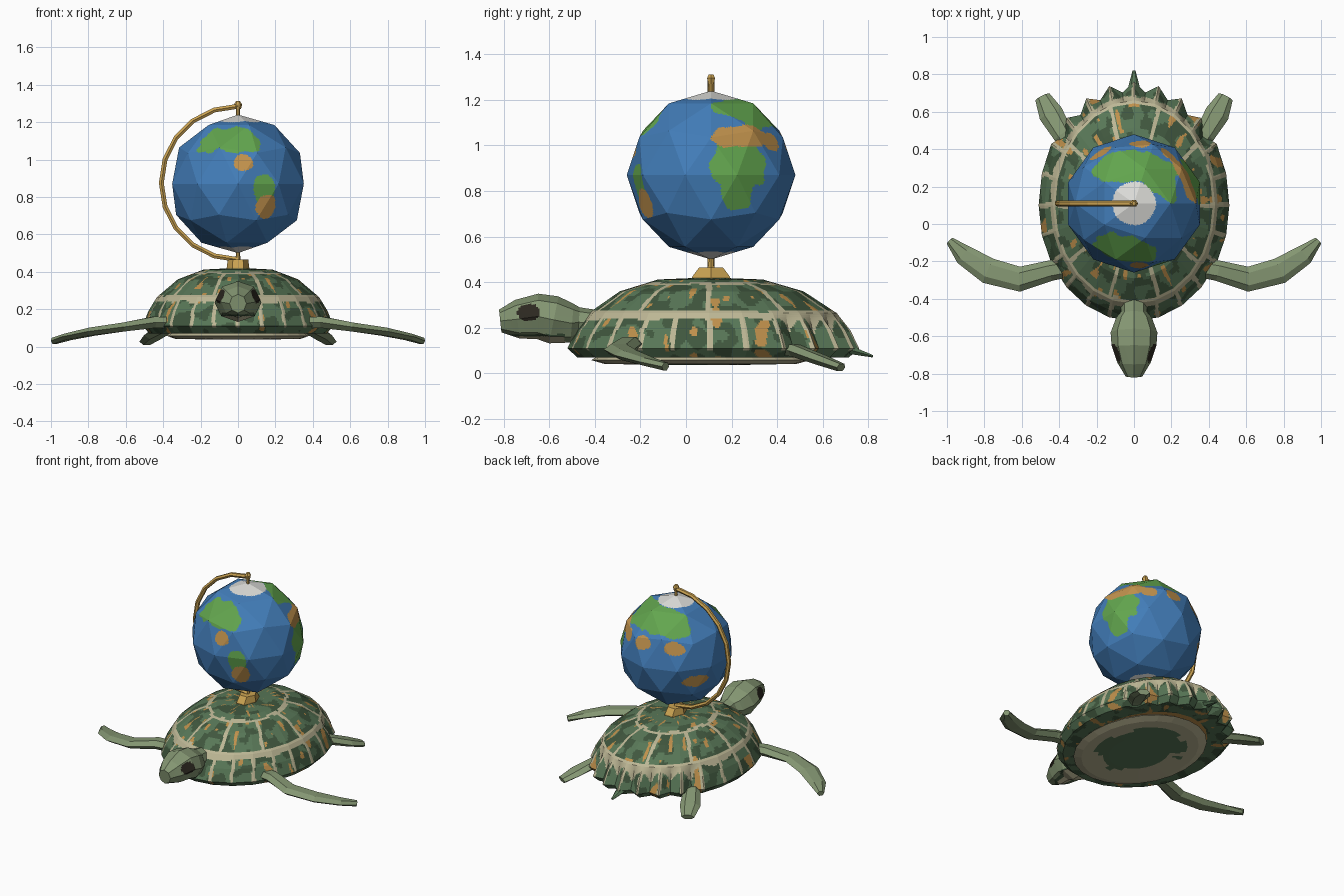
import bpy
import bmesh
from math import sin, cos, tau, pi, atan2, hypot
from mathutils import Vector, noise

if "Cube" in bpy.data.objects:
    bpy.data.objects.remove(bpy.data.objects["Cube"])

# Materials
PALETTE = {
    "ocean_blue": "427DB9", "land_green": "62A54E", "desert_tan": "C0914C",
    "ice_white": "DCDCD8", "brass": "CBA352", "skin_green": "849672",
    "shell_green": "587757", "shell_dark": "40573E", "seam_cream": "BDB795",
    "eye_dark": "2C2820",
}
NAMES = list(PALETTE)


def linear(code):
    value = int(code, 16) / 255
    return ((value + 0.055) / 1.055) ** 2.4 if value > 0.04 else value / 12.92


def make_material(name):
    code = PALETTE[name]
    colour = (linear(code[:2]), linear(code[2:4]), linear(code[4:]), 1)
    mat = bpy.data.materials.new(name)
    mat.use_nodes = True
    mat.diffuse_color = colour
    shader = mat.node_tree.nodes["Principled BSDF"]
    shader.inputs["Base Color"].default_value = colour
    shader.inputs["Roughness"].default_value = 0.8
    return mat


MATS = {name: make_material(name) for name in NAMES}


def finish(bm, name, colour=None, rule=None, cuts=0):
    """Turn a bmesh into an object, in one colour or painted by a rule on cut faces."""
    bmesh.ops.recalc_face_normals(bm, faces=bm.faces[:])
    if rule:
        bmesh.ops.subdivide_edges(bm, edges=bm.edges[:], cuts=cuts, use_grid_fill=True)
        for face in bm.faces:
            face.material_index = NAMES.index(rule(face.calc_center_median()))
    mesh = bpy.data.meshes.new(name)
    bm.to_mesh(mesh)
    bm.free()
    for key in (NAMES if rule else [colour]):
        mesh.materials.append(MATS[key])
    obj = bpy.data.objects.new(name, mesh)
    bpy.context.collection.objects.link(obj)
    return obj


def skin_rings(rings):
    """Bridge rings of points and close both ends."""
    bm = bmesh.new()
    loops = [[bm.verts.new(p) for p in ring] for ring in rings]
    n = len(loops[0])
    for low, high in zip(loops, loops[1:]):
        for i in range(n):
            j = (i + 1) % n
            bm.faces.new((low[i], low[j], high[j], high[i]))
    bm.faces.new(loops[0])
    bm.faces.new(loops[-1])
    return bm


def loft(sections, sides=8, across=None):
    """Sections are x, y, z, half width, half height along a path."""
    centres = [Vector(s[:3]) for s in sections]
    rings = []
    for i, (x, y, z, w, h) in enumerate(sections):
        tangent = (centres[min(i + 1, len(centres) - 1)] - centres[max(i - 1, 0)]).normalized()
        side = Vector(across) if across else Vector((0, 0, 1)).cross(tangent).normalized()
        up = tangent.cross(side)
        rings.append([centres[i] + side * w * cos(k * tau / sides) + up * h * sin(k * tau / sides)
                      for k in range(sides)])
    return skin_rings(rings)


# Shell: faceted dome with a serrated back rim
WIDTH, FRONT, BACK, MID = 0.51, 0.62, 0.66, 0.1
SEGMENTS = 48


def outline(k, scale, z, shift=0.0):
    a = k * tau / SEGMENTS
    reach = BACK if sin(a) > 0 else FRONT
    return Vector((WIDTH * scale * cos(a), MID + shift + reach * scale * sin(a), z))


def oval_ring(scale, z, shift=0.0, serrated=False):
    ring = []
    for k in range(SEGMENTS):
        p = outline(k, scale, z, shift)
        if k % 2:
            p = (outline(k - 1, scale, z, shift) + outline(k + 1, scale, z, shift)) / 2
            if serrated and sin(k * tau / SEGMENTS) > 0.6:
                p = Vector((p.x * 0.93, MID + (p.y - MID) * 0.93, z))
        ring.append(p)
    return ring


def oval_coords(p):
    y = (p.y - MID) / (BACK if p.y > MID else FRONT)
    return hypot(p.x / WIDTH, y), atan2(y, p.x / WIDTH)


def shell_colour(p):
    wobble = noise.noise(p * 12) * 0.02
    s, a = oval_coords(p)
    s += wobble
    a += wobble
    scutes = 24 if s > 0.85 else 10
    t = a * scutes / tau
    gap = abs(t - round(t)) * tau / scutes * s
    mottle = noise.noise(p * 13 + Vector((5, 2, 7)))
    if p.z > 0.1:
        if abs(s - 0.85) < 0.028 or abs(s - 0.45) < 0.02:
            return "seam_cream"
        if s > 0.45 and gap < 0.02:
            return "seam_cream"
    if noise.noise(Vector((a * 8, s * 9, 3))) > 0.36:
        return "desert_tan"
    return "shell_dark" if mottle > 0.1 else "shell_green"


DOME = [(0.7, 0.075), (0.93, 0.07), (1.0, 0.11), (0.94, 0.19), (0.85, 0.265),
        (0.63, 0.36), (0.36, 0.412), (0.05, 0.42)]
rings = [oval_ring(s, z, serrated=s > 0.9) for s, z in DOME]
finish(skin_rings(rings), "shell", rule=shell_colour, cuts=8)


# Belly plate with a mottled centre
def belly_colour(p):
    s, a = oval_coords(p)
    return "shell_green" if s + noise.noise(p * 6) * 0.25 < 0.42 else "seam_cream"


BELLY = [(0.7, 0.08), (0.75, 0.058), (0.66, 0.042), (0.35, 0.038), (0.03, 0.038)]
finish(skin_rings([oval_ring(s, z, -0.05) for s, z in BELLY]), "belly_plate",
       rule=belly_colour, cuts=4)


# Head and neck, with painted eyes and pale jaw
def head_colour(p):
    if hypot((p.y + 0.69) / 0.05, (p.z - 0.268) / 0.038) < 1 and abs(p.x) > 0.04:
        return "eye_dark"
    if p.y < -0.53 and p.z < 0.172:
        return "shell_dark" if p.z > 0.163 else "seam_cream"
    return "skin_green"


HEAD = [(-0.34, 0.21, 0.07, 0.06), (-0.47, 0.225, 0.07, 0.065), (-0.5, 0.22, 0.095, 0.085),
        (-0.58, 0.235, 0.125, 0.105), (-0.65, 0.25, 0.12, 0.1),
        (-0.74, 0.238, 0.09, 0.085), (-0.815, 0.23, 0.045, 0.05)]
finish(loft([(0, *s) for s in HEAD]), "head", rule=head_colour, cuts=9)

# Flippers and tail
FRONT_FLIPPER = [(0.28, -0.22, 0.125, 0.05, 0.035), (0.45, -0.25, 0.13, 0.055, 0.035),
                 (0.61, -0.295, 0.105, 0.067, 0.028), (0.78, -0.25, 0.08, 0.07, 0.025),
                 (0.91, -0.165, 0.052, 0.055, 0.02), (0.985, -0.09, 0.03, 0.022, 0.02)]
REAR_FLIPPER = [(0.27, 0.34, 0.115, 0.05, 0.03), (0.38, 0.48, 0.1, 0.055, 0.03),
                (0.445, 0.59, 0.06, 0.066, 0.025), (0.49, 0.68, 0.026, 0.042, 0.02)]
for label, sign in (("left", 1), ("right", -1)):
    for part, path in (("front", FRONT_FLIPPER), ("rear", REAR_FLIPPER)):
        finish(loft([(sign * s[0], *s[1:]) for s in path], sides=6),
               f"{part}_flipper_{label}", "skin_green")
finish(loft([(0, 0.66, 0.12, 0.05, 0.03), (0, 0.82, 0.075, 0.008, 0.006)], sides=6),
       "tail", "shell_green")

# Globe: flat-faced ball with painted land
CENTRE, RADIUS = Vector((0, 0.11, 0.87)), 0.37
LAND = [  # colour, direction, half width, half height
    ("desert_tan", (0.08, -0.94, 0.33), 0.14, 0.13),
    ("desert_tan", (0.42, -0.84, -0.34), 0.18, 0.17),
    ("desert_tan", (0.79, 0.36, 0.5), 0.4, 0.15),
    ("desert_tan", (0.52, 0.75, 0.41), 0.14, 0.13),
    ("desert_tan", (0.08, 0.9, 0.4), 0.15, 0.13),
    ("desert_tan", (-0.49, 0.77, 0.4), 0.19, 0.12),
    ("desert_tan", (-0.81, 0.53, -0.26), 0.28, 0.11),
    ("land_green", (-0.14, -0.71, 0.69), 0.5, 0.26),
    ("land_green", (0.4, -0.92, -0.12), 0.16, 0.26),
    ("land_green", (0.93, 0.35, 0.13), 0.37, 0.3),
    ("land_green", (0.93, 0.35, -0.15), 0.23, 0.28),
    ("land_green", (0.42, 0.34, 0.84), 0.36, 0.24),
    ("land_green", (0, 0.6, 0.78), 0.64, 0.28),
]


def globe_colour(p):
    d = (p - CENTRE).normalized()
    if d.z > 0.945 or d.z < -0.955:
        return "ice_white"
    limit = 1 + noise.noise(d * 5) * 0.35
    for colour, direction, w, h in LAND:
        mid = Vector(direction).normalized()
        east = Vector((0, 0, 1)).cross(mid).normalized()
        north = mid.cross(east)
        if d.dot(mid) > 0 and hypot(d.dot(east) / w, d.dot(north) / h) < limit:
            return colour
    return "ocean_blue"


ball = bmesh.new()
bmesh.ops.create_icosphere(ball, subdivisions=2, radius=RADIUS)
bmesh.ops.translate(ball, verts=ball.verts[:], vec=CENTRE)
finish(ball, "globe", rule=globe_colour, cuts=19)

# Brass stand: foot, pins, half-ring arm and knob
X, Y = (1, 0, 0), (0, 1, 0)


def post(name, levels, sides=6):
    finish(loft([(0, CENTRE.y, *s) for s in levels], sides, X), name, "brass")


post("stand_foot", [(0.4, 0.065, 0.1), (0.425, 0.06, 0.095), (0.465, 0.055, 0.06)])
post("lower_pin", [(0.45, 0.014, 0.014), (0.52, 0.01, 0.01)])
post("upper_pin", [(1.22, 0.01, 0.01), (1.28, 0.01, 0.01)])
post("top_knob", [(1.27, 0.016, 0.014), (1.295, 0.022, 0.02), (1.312, 0.01, 0.012)])
arm = []
for i in range(11):
    a = pi / 2 + pi * i / 10
    arm.append((0.41 * cos(a), CENTRE.y, 0.875 + 0.41 * sin(a), 0.016, 0.015))
finish(loft(arm, 6, Y), "stand_arm", "brass")
